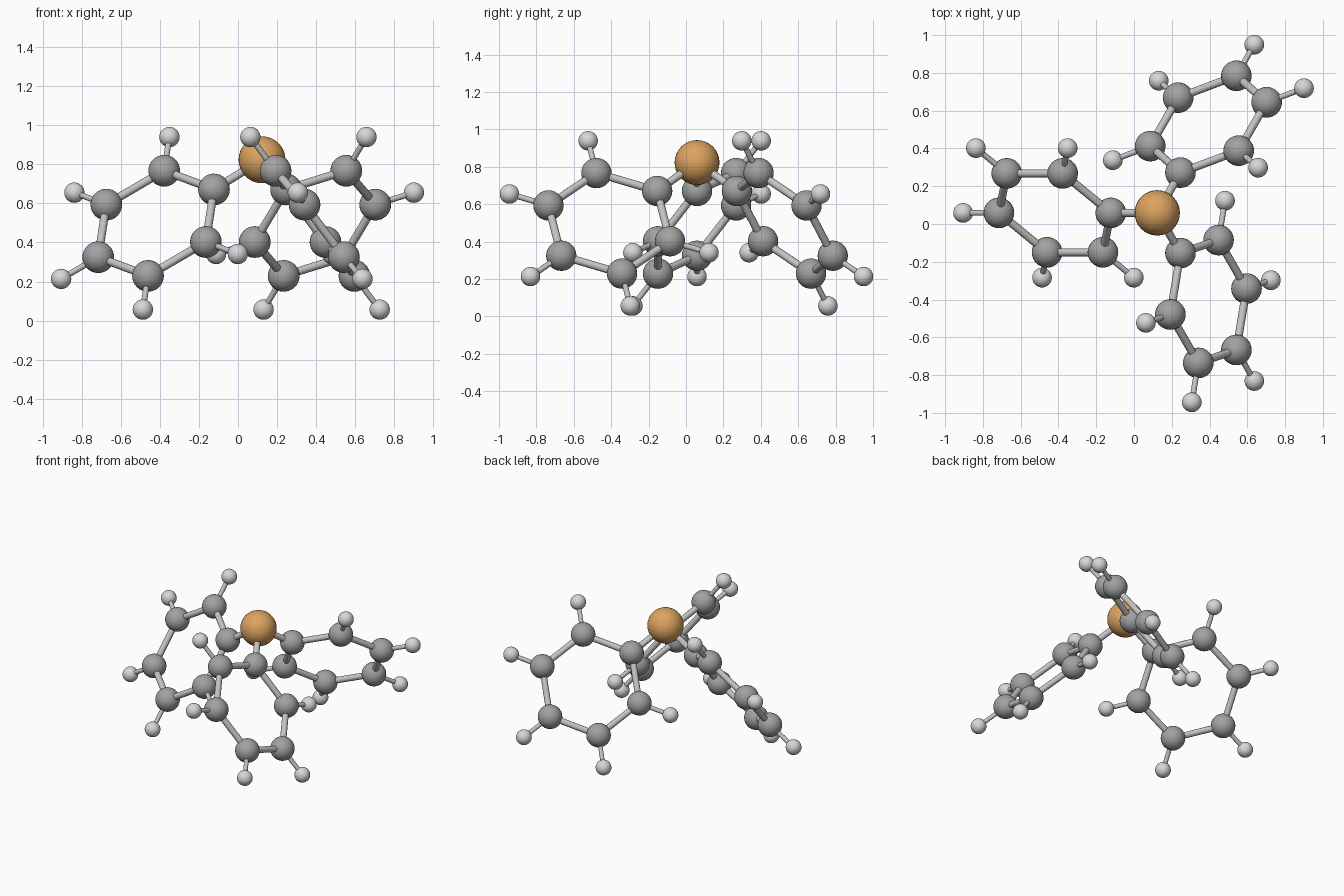
import bpy, math
from mathutils import Vector, Matrix

if "Cube" in bpy.data.objects:
    bpy.data.objects.remove(bpy.data.objects["Cube"])

def material(name, rgb):
    m = bpy.data.materials.new(name)
    m.diffuse_color = (*rgb, 1)
    m.use_nodes = True
    m.node_tree.nodes["Principled BSDF"].inputs["Base Color"].default_value = m.diffuse_color
    return m

ORANGE = material("orange", (0.72, 0.37, 0.115))
DARK = material("mid grey", (0.36, 0.36, 0.36))
PALE = material("pale grey", (0.68, 0.68, 0.68))
BOND = material("bond grey", (0.55, 0.55, 0.55))

def finish(name, mat):
    ob = bpy.context.object
    ob.name = name
    ob.data.materials.append(mat)
    bpy.ops.object.shade_smooth_by_angle(angle=math.radians(40))

def ball(name, pos, r, mat):
    bpy.ops.mesh.primitive_uv_sphere_add(segments=32, ring_count=16, radius=r, location=pos)
    finish(name, mat)

def rod(name, a, b, r):
    d = b - a
    bpy.ops.mesh.primitive_cylinder_add(vertices=16, radius=r, depth=d.length, location=(a + b) / 2,
                                        rotation=d.to_track_quat('Z', 'Y').to_euler())
    finish(name, BOND)

# central atom
centre = Vector((0.123, 0.059, 0.823))
ball("central_atom", centre, 0.12, ORANGE)

# one hexagonal ring: centre relative to the central atom, and its two in-plane axes
ring_offset = Vector((-0.542, 0, -0.325))
u = Vector((0.863, 0, 0.505)).normalized()
v = Vector((-0.36, 0.705, 0.615)).normalized()

# three rings around the vertical axis
for k in range(3):
    turn = Matrix.Rotation(math.radians(120 * k), 3, 'Z')
    def point(radius, i):
        a = math.radians(60 * i)
        return centre + turn @ (ring_offset + radius * (u * math.cos(a) + v * math.sin(a)))
    inner = [point(0.343, i) for i in range(6)]
    outer = [point(0.563, i) for i in range(6)]
    rod(f"arm_bond_{k}", centre, inner[0], 0.021)
    for i in range(6):
        ball(f"ring_atom_{k}_{i}", inner[i], 0.081, DARK)
        rod(f"ring_bond_{k}_{i}", inner[i], inner[(i + 1) % 6], 0.021)
        if i:
            ball(f"outer_atom_{k}_{i}", outer[i], 0.052, PALE)
            rod(f"outer_bond_{k}_{i}", inner[i], outer[i], 0.015)
